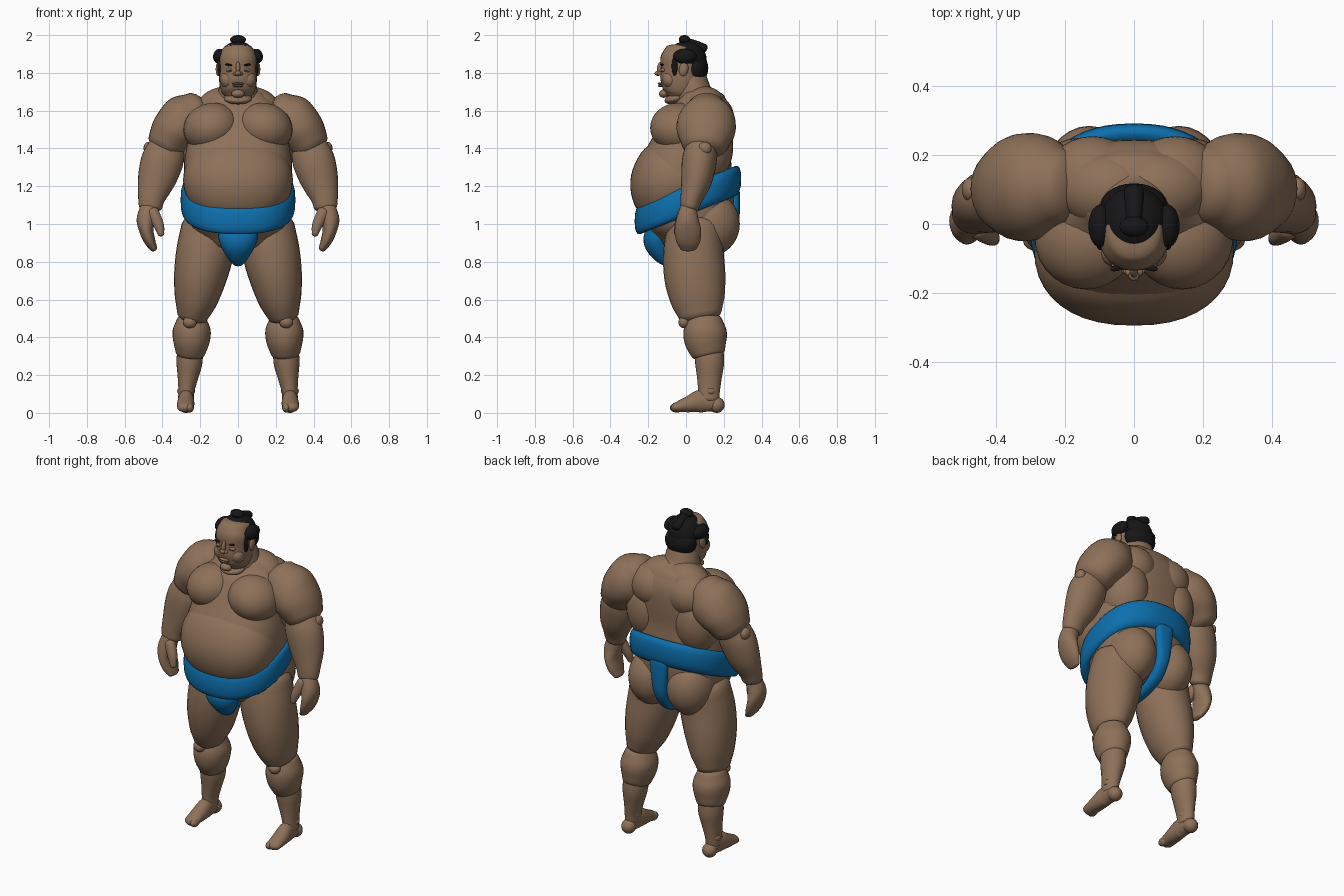
import bpy, bmesh
from math import sin, cos, pi, copysign, radians
from mathutils import Vector, Matrix, Euler


def material(name, rgb):
    m = bpy.data.materials.new(name)
    m.diffuse_color = (*rgb, 1)
    return m


SKIN = material("skin", (0.27, 0.165, 0.10))
BLUE = material("blue_cloth", (0.004, 0.16, 0.42))
BLACK = material("black_hair", (0.008, 0.008, 0.009))


def finish(name, bm, mat, mirror):
    bmesh.ops.recalc_face_normals(bm, faces=bm.faces[:])
    for f in bm.faces:
        f.smooth = True
    me = bpy.data.meshes.new(name)
    bm.to_mesh(me)
    bm.free()
    me.materials.append(mat)
    ob = bpy.data.objects.new(name, me)
    bpy.context.collection.objects.link(ob)
    if mirror:
        ob.modifiers.new("mirror", 'MIRROR').use_mirror_merge = False
    return ob


def ball(name, c, r, mat=SKIN, mirror=False, rot=(0, 0, 0)):
    bm = bmesh.new()
    bmesh.ops.create_uvsphere(bm, u_segments=28, v_segments=18, radius=1)
    m = (Matrix.Translation(c) @ Euler([radians(a) for a in rot]).to_matrix().to_4x4()
         @ Matrix.Diagonal((*r, 1)))
    bmesh.ops.transform(bm, matrix=m, verts=bm.verts[:])
    return finish(name, bm, mat, mirror)


def sup(t, e):
    """Point on a unit superellipse."""
    c, s = cos(t), sin(t)
    return copysign(abs(c) ** (2 / e), c), copysign(abs(s) ** (2 / e), s)


def skin_rings(bm, rings, closed=False):
    n = len(rings[0])
    rows = [[bm.verts.new(p) for p in r] for r in rings]
    pairs = list(zip(rows, rows[1:] + rows[:1])) if closed else list(zip(rows, rows[1:]))
    for a, b in pairs:
        for i in range(n):
            bm.faces.new((a[i], a[(i + 1) % n], b[(i + 1) % n], b[i]))
    if not closed:
        bm.faces.new(rows[0])
        bm.faces.new(rows[-1])


def tube(name, pts, mat=SKIN, mirror=False, cap=0.6, e=2.0, steps=4, sides=28):
    """Rounded limb through (x, y, z, half width, half depth) stations."""
    P = [Vector(p) for p in pts]
    P = [2 * P[0] - P[1]] + P + [2 * P[-1] - P[-2]]
    path = []
    for i in range(1, len(P) - 2):
        a, b, c, d = P[i - 1:i + 3]
        for k in range(steps):
            t = k / steps
            path.append(0.5 * (2 * b + (c - a) * t + (2 * a - 5 * b + 4 * c - d) * t * t
                               + (3 * b - a - 3 * c + d) * t ** 3))
    path.append(P[-2])
    pos = [Vector(p[:3]) for p in path]
    tan = [(pos[min(i + 1, len(pos) - 1)] - pos[max(i - 1, 0)]).normalized()
           for i in range(len(pos))]
    st = [(p, t, q[3], q[4]) for p, t, q in zip(pos, tan, path)]

    def dome(s, sign):
        p, t, w, d = s
        return [(p + t * sign * cap * min(w, d) * sin(a), t, w * cos(a), d * cos(a))
                for a in (0.4, 0.8, 1.15, 1.4, 1.54)]
    st = dome(st[0], -1)[::-1] + st + dome(st[-1], 1)
    rings = []
    for p, t, w, d in st:
        u = (Vector((1, 0, 0)) - t * t.x).normalized()
        v = t.cross(u)
        ring = []
        for k in range(sides):
            cx, sy = sup(2 * pi * k / sides, e)
            ring.append(p + u * cx * w + v * sy * d)
        rings.append(ring)
    bm = bmesh.new()
    skin_rings(bm, rings)
    return finish(name, bm, mat, mirror)


# Torso
tube("torso", [(0, .04, .93, .2, .18), (0, .03, 1.0, .26, .22), (0, .01, 1.1, .275, .25),
               (0, -.01, 1.22, .285, .26), (0, .01, 1.32, .285, .24), (0, .035, 1.42, .27, .21),
               (0, .065, 1.52, .26, .185), (0, .085, 1.6, .23, .16), (0, .09, 1.67, .16, .12)],
     e=2.4, cap=.4, sides=40)
tube("belly", [(0, -.05, 1.06, .2, .16), (0, -.065, 1.13, .265, .21), (0, -.07, 1.22, .29, .225),
               (0, -.06, 1.31, .275, .2), (0, -.04, 1.385, .22, .15)], e=2.3, cap=.3, sides=40)
ball("chest", (.14, -.04, 1.51), (.15, .15, .13), mirror=True, rot=(0, 15, 0))
ball("side_back", (.16, .105, 1.41), (.14, .145, .2), mirror=True)
ball("shoulder_blade", (.12, .13, 1.56), (.14, .125, .13), mirror=True)
ball("neck_shoulder_slope", (.085, .1, 1.625), (.14, .11, .1), mirror=True, rot=(0, 15, 0))
ball("buttock", (.13, .125, 1.0), (.135, .16, .17), mirror=True)

# Arms
tube("upper_arm", [(.21, .11, 1.605, .105, .11), (.27, .11, 1.555, .14, .15),
                   (.335, .105, 1.49, .128, .155), (.38, .1, 1.42, .105, .125)],
     mirror=True, cap=.55)
tube("forearm", [(.377, .08, 1.40, .1, .085), (.402, .07, 1.33, .112, .092),
                 (.432, .055, 1.23, .1, .082), (.457, .03, 1.14, .073, .06),
                 (.463, .02, 1.09, .062, .05)], mirror=True, cap=.5)
ball("elbow", (.475, .1, 1.40), (.025, .035, .035), mirror=True)
tube("hand", [(.47, .012, 1.08, .05, .045), (.487, .008, 1.02, .05, .06),
              (.485, .01, .965, .038, .07), (.467, .012, .91, .03, .064),
              (.447, .012, .872, .02, .045)], mirror=True, cap=.8)
tube("thumb", [(.45, -.015, 1.06, .033, .03), (.42, -.035, .995, .028, .026),
               (.408, -.045, .95, .018, .018)], mirror=True, cap=.9)

# Legs
tube("thigh", [(.155, .05, .98, .145, .15), (.175, .04, .85, .152, .16),
               (.2, .047, .72, .14, .162), (.222, .062, .6, .115, .144),
               (.24, .075, .52, .085, .115)], mirror=True, cap=.5)
ball("knee", (.255, -.01, .48), (.036, .03, .032), mirror=True)
tube("calf", [(.245, .1, .5, .077, .09), (.245, .1, .44, .1, .113),
              (.247, .105, .38, .097, .112), (.252, .118, .315, .078, .09)],
     mirror=True, cap=.35)
tube("shin", [(.252, .12, .36, .065, .075), (.257, .125, .27, .069, .077),
              (.265, .124, .19, .055, .066), (.273, .122, .12, .043, .058),
              (.275, .12, .07, .042, .055)], mirror=True, cap=.3)
ball("ankle", (.275, .13, .115), (.047, .035, .03), mirror=True)
ball("heel", (.275, .163, .042), (.042, .042, .042), mirror=True)
tube("foot", [(.275, .14, .052, .038, .045), (.275, .08, .062, .042, .06),
              (.277, .02, .047, .046, .045), (.279, -.05, .03, .043, .027)],
     mirror=True, cap=1.1)
ball("big_toe", (.256, -.05, .027), (.022, .036, .025), mirror=True)

# Neck and head
tube("neck", [(0, .07, 1.62, .13, .12), (0, .04, 1.69, .108, .1), (0, .025, 1.77, .09, .085)])
tube("head", [(0, -.05, 1.672, .062, .055), (0, -.042, 1.70, .086, .086),
              (0, -.03, 1.75, .099, .107), (0, -.024, 1.82, .102, .11),
              (0, -.022, 1.88, .102, .112), (0, -.018, 1.93, .08, .088)], e=2.2, cap=.25)
ball("double_chin", (0, -.055, 1.665), (.075, .06, .028), rot=(15, 0, 0))
ball("chin", (0, -.118, 1.69), (.035, .025, .022))
ball("cheek", (.055, -.085, 1.765), (.04, .04, .045), mirror=True)
ball("nose_bridge", (0, -.138, 1.825), (.012, .016, .035), rot=(-10, 0, 0))
ball("nose_tip", (0, -.148, 1.798), (.016, .018, .014))
ball("nostril", (.014, -.138, 1.795), (.012, .014, .01), mirror=True)
ball("upper_lip", (0, -.136, 1.743), (.032, .014, .007))
ball("lower_lip", (0, -.134, 1.731), (.027, .014, .007))
ball("eyelid", (.043, -.119, 1.815), (.022, .014, .012), mirror=True)
ball("eye_slit", (.043, -.126, 1.813), (.017, .008, .002), BLACK, True)
ball("eyebrow", (.044, -.125, 1.842), (.026, .01, .006), BLACK, True, (0, -8, -18))
ball("ear", (.105, -.012, 1.82), (.013, .024, .038), mirror=True, rot=(-10, 0, 0))

# Hair
ball("hair_cap", (0, .002, 1.868), (.1, .108, .1), BLACK)
ball("side_hair", (.098, -.006, 1.888), (.034, .062, .04), BLACK, True, (0, -10, 0))
ball("sideburn", (.097, -.06, 1.835), (.012, .016, .05), BLACK, True)
ball("back_hair", (0, .05, 1.825), (.098, .068, .08), BLACK)
tube("topknot", [(0, .1, 1.93, .028, .022), (0, .05, 1.948, .026, .024),
                 (0, 0, 1.965, .022, .022)], BLACK)
ball("topknot_fan", (0, -.008, 1.976), (.042, .03, .024), BLACK)

# Belt, a tilted band round the waist
rings = []
for i in range(56):
    cx, sy = sup(2 * pi * i / 56, 2.3)
    ring = []
    for k in range(16):
        a, b = sup(2 * pi * k / 16, 2.5)
        y = .01 + sy * (.248 + .034 * a)
        ring.append((cx * (.27 + .034 * a), y, 1.127 + .4 * (y - .01) + .08 * b))
    rings.append(ring)
bm = bmesh.new()
skin_rings(bm, rings, closed=True)
finish("belt", bm, BLUE, False)

# Front pouch and strap running between the legs to the back of the belt
tube("belt_pouch", [(0, -.14, .965, .105, .07), (0, -.15, .91, .1, .075),
                    (0, -.115, .85, .07, .065), (0, -.08, .815, .04, .05)], BLUE, cap=.5)
tube("belt_strap", [(0, -.09, .83, .035, .03), (0, .04, .825, .03, .025),
                    (0, .17, .87, .035, .03), (0, .235, .96, .04, .035),
                    (0, .255, 1.06, .05, .03), (0, .26, 1.17, .06, .025)], BLUE, e=2.5)
